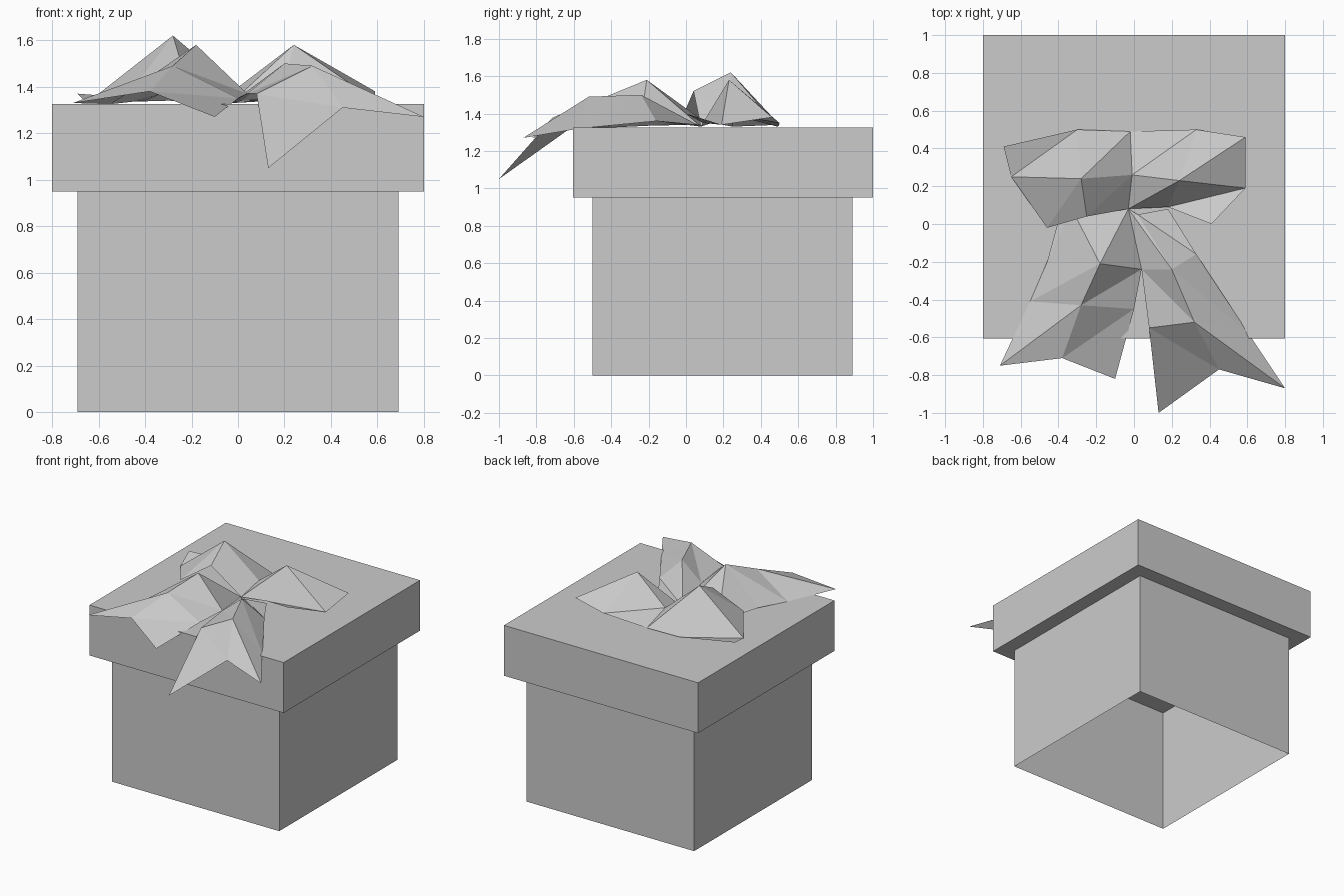
import bpy
import bmesh
from mathutils import Vector

default_cube = bpy.data.objects.get("Cube")
if default_cube:
    bpy.data.objects.remove(default_cube, do_unlink=True)

# One plain grey for the whole gift
grey = bpy.data.materials.new("plain grey")
grey.use_nodes = True
colour = (0.6, 0.6, 0.6, 1)
grey.diffuse_color = colour
grey.node_tree.nodes["Principled BSDF"].inputs["Base Color"].default_value = colour


def make_object(name, bm):
    """Turn a bmesh into a flat shaded object with the grey material."""
    mesh = bpy.data.meshes.new(name)
    bm.to_mesh(mesh)
    bm.free()
    mesh.materials.append(grey)
    obj = bpy.data.objects.new(name, mesh)
    bpy.context.collection.objects.link(obj)
    return obj


def make_box(name, low, high, open_bottom=False):
    """Axis-aligned box between two corners, optionally without a floor."""
    low, high = Vector(low), Vector(high)
    bm = bmesh.new()
    bmesh.ops.create_cube(bm, size=1)
    bmesh.ops.scale(bm, vec=high - low, verts=bm.verts)
    bmesh.ops.translate(bm, vec=(low + high) / 2, verts=bm.verts)
    if open_bottom:
        bm.normal_update()
        floor = [f for f in bm.faces if f.normal.z < -0.5]
        bmesh.ops.delete(bm, geom=floor, context="FACES_ONLY")
    return make_object(name, bm)


def make_ribbon(name, rows, falling):
    """Folded sheet through rows of points; falling picks the crease direction."""
    bm = bmesh.new()
    grid = [[bm.verts.new(p) for p in row] for row in rows]
    for upper, lower in zip(grid, grid[1:]):
        for i in range(len(upper) - 1):
            a, b = upper[i], upper[i + 1]
            c, d = lower[i + 1], lower[i]
            if falling:
                triangles = (a, d, c), (a, c, b)
            else:
                triangles = (a, d, b), (b, d, c)
            for triangle in triangles:
                bm.faces.new(triangle)
    return make_object(name, bm)


# Box body, open underneath, and its overhanging lid
make_box("box_body", (-0.69, -0.5, 0), (0.69, 0.89, 0.95), open_bottom=True)
make_box("box_lid", (-0.8, -0.605, 0.95), (0.8, 1, 1.325))

knot = (-0.03, 0.08, 1.33)

# Bow loops: back edge, ridge and front edge, pinched in the middle
make_ribbon("bow_loops", [
    [(-0.69, 0.41, 1.37), (-0.3, 0.5, 1.34), (-0.02, 0.49, 1.33),
     (0.33, 0.5, 1.35), (0.59, 0.46, 1.38)],
    [(-0.65, 0.25, 1.33), (-0.28, 0.24, 1.62), (-0.01, 0.26, 1.39),
     (0.24, 0.23, 1.58), (0.59, 0.19, 1.34)],
    [(-0.46, -0.02, 1.38), (-0.25, 0.04, 1.52), knot,
     (0.18, 0.09, 1.35), (0.41, 0, 1.4)],
], falling=False)

# Ribbon tail on the -x side, ending in a swallowtail
make_ribbon("right_ribbon_tail", [
    [(-0.4, 0.02, 1.34), (-0.33, 0.08, 1.37), knot],
    [(-0.46, -0.2, 1.335), (-0.18, -0.21, 1.58), (0.04, -0.24, 1.37)],
    [(-0.55, -0.41, 1.325), (-0.28, -0.43, 1.49), (0, -0.45, 1.35)],
    [(-0.71, -0.75, 1.33), (-0.38, -0.71, 1.38), (-0.1, -0.82, 1.27)],
], falling=False)

# Ribbon tail on the +x side, hanging over the front of the lid
make_ribbon("left_ribbon_tail", [
    [knot, (0.02, 0.05, 1.34), (0.18, 0.08, 1.34)],
    [(0.04, -0.24, 1.37), (0.2, -0.24, 1.5), (0.33, -0.16, 1.36)],
    [(0.08, -0.55, 1.37), (0.32, -0.52, 1.49), (0.6, -0.57, 1.32)],
    [(0.13, -1, 1.05), (0.45, -0.77, 1.31), (0.8, -0.87, 1.27)],
], falling=True)
